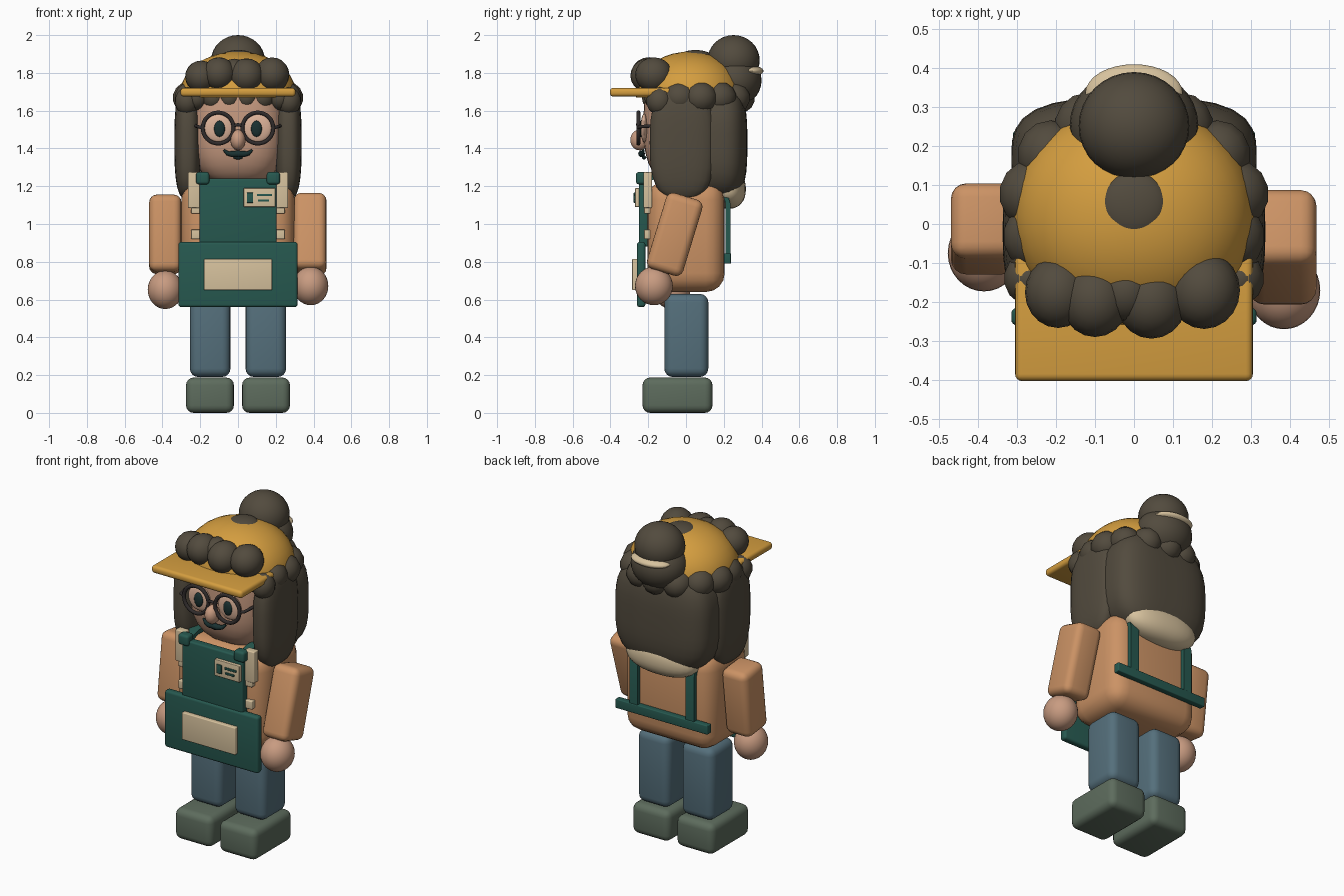
import bpy, bmesh, math
from mathutils import Vector, Matrix

if "Cube" in bpy.data.objects:
    bpy.data.objects.remove(bpy.data.objects["Cube"])

COL = {
    "shirt": (0.60, 0.29, 0.13), "skin": (0.58, 0.33, 0.22), "hair": (0.085, 0.07, 0.048),
    "cap": (0.66, 0.34, 0.05), "green": (0.02, 0.10, 0.08), "beige": (0.68, 0.54, 0.34),
    "jeans": (0.09, 0.16, 0.20), "shoe": (0.11, 0.15, 0.11), "frame": (0.03, 0.025, 0.025),
    "lens": (0.72, 0.45, 0.32), "dark": (0.01, 0.03, 0.03),
}
MATS = {}
for k, c in COL.items():
    MATS[k] = bpy.data.materials.new(k)
    MATS[k].diffuse_color = (*c, 1)


def finish(name, bm, mat):
    me = bpy.data.meshes.new(name)
    bmesh.ops.recalc_face_normals(bm, faces=bm.faces)
    bm.to_mesh(me)
    bm.free()
    ob = bpy.data.objects.new(name, me)
    bpy.context.collection.objects.link(ob)
    me.materials.append(MATS[mat])
    return ob


def box(name, x, y, z, mat, bev=0.01, rx=0.0):
    """Rounded box from x, y, z ranges, optionally tilted about x."""
    bm = bmesh.new()
    bmesh.ops.create_cube(bm, size=1)
    for v in bm.verts:
        v.co = Vector((v.co.x * (x[1] - x[0]), v.co.y * (y[1] - y[0]), v.co.z * (z[1] - z[0])))
    bmesh.ops.bevel(bm, geom=bm.edges[:], offset=bev, segments=4, profile=0.5, affect='EDGES')
    ob = finish(name, bm, mat)
    ob.location = (sum(x) / 2, sum(y) / 2, sum(z) / 2)
    ob.rotation_euler.x = rx
    return ob


def blob(name, c, r, mat, n=2.0, seg=32, floor=None):
    """Ellipsoid; n above 2 makes it boxier, floor flattens the underside."""
    bm = bmesh.new()
    bmesh.ops.create_uvsphere(bm, u_segments=seg, v_segments=seg // 2, radius=1)
    for v in bm.verts:
        k = sum(abs(a) ** n for a in v.co) ** (1 / n)
        v.co = Vector([a / k * s for a, s in zip(v.co, r)])
        if floor is not None:
            v.co.z = max(v.co.z, floor)
    ob = finish(name, bm, mat)
    ob.location = c
    return ob


def tube(name, pts, rad, mat, cyclic=False, taper=None):
    cu = bpy.data.curves.new(name, 'CURVE')
    cu.dimensions = '3D'
    cu.bevel_depth = rad
    cu.bevel_resolution = 3
    cu.use_fill_caps = True
    sp = cu.splines.new('POLY')
    sp.points.add(len(pts) - 1)
    for i, p in enumerate(pts):
        sp.points[i].co = (*p, 1)
        if taper:
            sp.points[i].radius = taper[i]
    sp.use_cyclic_u = cyclic
    cu.materials.append(MATS[mat])
    ob = bpy.data.objects.new(name, cu)
    bpy.context.collection.objects.link(ob)
    return ob


def strap(name, x, w, pts, t, mat):
    """Flat band of width w and thickness t following (y, z) points."""
    bm = bmesh.new()
    rings = []
    for i, p in enumerate(pts):
        a, b = Vector(pts[max(i - 1, 0)]), Vector(pts[min(i + 1, len(pts) - 1)])
        d = (b - a).normalized()
        o = Vector((-d.y, d.x)) * t / 2
        rings.append([bm.verts.new((x + sx * w / 2, p[0] + so * o.x, p[1] + so * o.y))
                      for sx, so in ((-1, -1), (1, -1), (1, 1), (-1, 1))])
    for r0, r1 in zip(rings, rings[1:]):
        for j in range(4):
            bm.faces.new((r0[j], r0[(j + 1) % 4], r1[(j + 1) % 4], r1[j]))
    bm.faces.new(rings[0])
    bm.faces.new(rings[-1])
    return finish(name, bm, mat)


def mx(s, a, b):
    return tuple(sorted((s * a, s * b)))


# Body
box("torso", (-0.30, 0.30), (-0.205, 0.205), (0.64, 1.23), "shirt", 0.10)
for s, side in ((-1, "left"), (1, "right")):
    box(side + "_shoe", mx(s, 0.022, 0.275), (-0.23, 0.14), (0, 0.187), "shoe", 0.04)
    box(side + "_leg", mx(s, 0.04, 0.255), (-0.115, 0.118), (0.19, 0.63), "jeans", 0.045)

# Arms, the right one swung further forward
box("left_arm", (-0.47, -0.30), (-0.11, 0.085), (0.74, 1.15), "shirt", 0.04, math.radians(-7))
box("right_arm", (0.295, 0.468), (-0.16, 0.04), (0.735, 1.155), "shirt", 0.04, math.radians(-17))
blob("left_hand", (-0.385, -0.075, 0.652), (0.093, 0.098, 0.102), "skin")
blob("right_hand", (0.385, -0.17, 0.672), (0.093, 0.10, 0.102), "skin")

# Apron front
box("apron_skirt", (-0.315, 0.315), (-0.26, -0.215), (0.56, 0.905), "green", 0.015)
box("apron_bib", (-0.205, 0.205), (-0.25, -0.20), (0.88, 1.24), "green", 0.01)
box("apron_pocket", (-0.18, 0.18), (-0.285, -0.25), (0.65, 0.815), "beige", 0.005)
box("badge", (0.03, 0.198), (-0.27, -0.24), (1.09, 1.19), "beige", 0.004)
box("badge_picture", (0.047, 0.08), (-0.277, -0.26), (1.112, 1.166), "green", 0.003)
box("badge_line_upper", (0.10, 0.18), (-0.277, -0.26), (1.147, 1.16), "green", 0.003)
box("badge_line_lower", (0.105, 0.165), (-0.277, -0.26), (1.118, 1.13), "green", 0.003)

# Apron straps and side tabs
for s, side in ((-1, "left"), (1, "right")):
    box(side + "_strap_button", mx(s, 0.152, 0.222), (-0.265, -0.205), (1.21, 1.275), "green", 0.015)
    box(side + "_collar_tab", mx(s, 0.20, 0.265), (-0.225, -0.18), (1.085, 1.275), "beige", 0.006)
    box(side + "_collar_tab_end", mx(s, 0.19, 0.248), (-0.222, -0.185), (1.055, 1.10), "beige", 0.005)
    box(side + "_waist_tab", mx(s, 0.19, 0.248), (-0.222, -0.18), (0.92, 0.97), "beige", 0.005)
    strap(side + "_shoulder_strap", s * 0.19, 0.055,
          [(-0.225, 1.23), (-0.15, 1.255), (0.12, 1.25), (0.20, 1.18), (0.222, 1.11), (0.222, 0.82)],
          0.025, "green")
box("back_waist_strap", (-0.31, 0.31), (0.20, 0.238), (0.79, 0.845), "green", 0.005)

# Head and face
blob("head", (0, 0, 1.53), (0.25, 0.225, 0.325), "skin", 2.8, 40)
blob("nose", (0, -0.245, 1.445), (0.04, 0.05, 0.055), "skin")
for s, side in ((-1, "left"), (1, "right")):
    blob(side + "_eye_white", (s * 0.102, -0.222, 1.508), (0.076, 0.018, 0.076), "lens")
    blob(side + "_pupil", (s * 0.098, -0.238, 1.504), (0.029, 0.014, 0.043), "dark", 2, 20)
    ring = [(s * 0.105 + 0.082 * math.cos(a), -0.252, 1.508 + 0.082 * math.sin(a))
            for a in (i * math.tau / 32 for i in range(32))]
    tube(side + "_lens_frame", ring, 0.011, "frame", True)
    tube(side + "_temple", [(s * 0.187, -0.252, 1.51), (s * 0.212, -0.245, 1.515),
                            (s * 0.235, -0.10, 1.525)], 0.009, "frame")
    tube(side + "_moustache", [(0, -0.235, 1.372), (s * 0.03, -0.236, 1.37), (s * 0.055, -0.23, 1.374),
                               (s * 0.075, -0.225, 1.392)], 0.015, "dark", False, [1.2, 1.1, 0.8, 0.4])
tube("glasses_bridge", [(-0.026, -0.252, 1.52), (0, -0.256, 1.526), (0.026, -0.252, 1.52)], 0.009, "frame")
blob("lower_lip", (0, -0.222, 1.352), (0.025, 0.012, 0.01), "dark", 2, 16)

# Long hair
blob("back_hair", (0, 0.165, 1.43), (0.315, 0.16, 0.31), "hair", 3.2, 40)
for s, side in ((-1, "left"), (1, "right")):
    blob(side + "_side_hair", (s * 0.267, -0.02, 1.43), (0.07, 0.172, 0.30), "hair", 2.9)
blob("hair_end", (0, 0.222, 1.185), (0.235, 0.095, 0.105), "beige", 2.3)

# Cap
blob("cap_dome", (0, 0.02, 1.67), (0.31, 0.285, 0.242), "cap", 2.1, 40, 0.0)
box("cap_brim", (-0.305, 0.305), (-0.403, -0.08), (1.675, 1.72), "cap", 0.018)
blob("crown_button", (0, 0.05, 1.889), (0.085, 0.085, 0.032), "hair")

# Curls around the head
for i in range(9):
    a = math.radians(-18 + i * 27)
    blob("rim_curl_%d" % i, (0.265 * math.cos(a), 0.04 + 0.235 * math.sin(a), 1.668),
         (0.086, 0.09, 0.085), "hair", 2, 14)
for i, (x, y, z, r) in enumerate(((-0.195, -0.175, 1.78, 0.085), (-0.10, -0.195, 1.795, 0.088),
                                  (0.045, -0.195, 1.785, 0.092), (0.18, -0.17, 1.79, 0.092),
                                  (-0.02, -0.17, 1.80, 0.075))):
    blob("fringe_curl_%d" % i, (x, y, z), (r, r * 1.08, r), "hair", 2, 20)
for i, x in enumerate((-0.22, -0.13, -0.045, 0.045, 0.13, 0.22)):
    blob("brow_curl_%d" % i, (x, -0.165 + abs(x) * 0.15, 1.665), (0.065, 0.075, 0.065), "hair", 2, 16)
for s, side in ((-1, "left"), (1, "right")):
    blob(side + "_temple_curl", (s * 0.27, -0.14, 1.65), (0.065, 0.07, 0.075), "hair", 2, 14)

# Bun
blob("bun_base", (0, 0.255, 1.76), (0.165, 0.145, 0.14), "hair")
blob("bun", (0, 0.252, 1.867), (0.142, 0.138, 0.133), "hair")
blob("bun_tie", (0, 0.335, 1.81), (0.125, 0.075, 0.03), "beige")

# Smooth shading with sharp edges kept
bpy.ops.object.select_all(action='DESELECT')
for ob in bpy.context.scene.objects:
    if ob.type == 'MESH':
        ob.select_set(True)
        bpy.context.view_layer.objects.active = ob
bpy.ops.object.shade_smooth_by_angle(angle=math.radians(40))

for m in bpy.data.materials:
    if m.users and not m.is_grease_pencil:
        m.use_nodes = True
        m.node_tree.nodes["Principled BSDF"].inputs["Base Color"].default_value = m.diffuse_color
